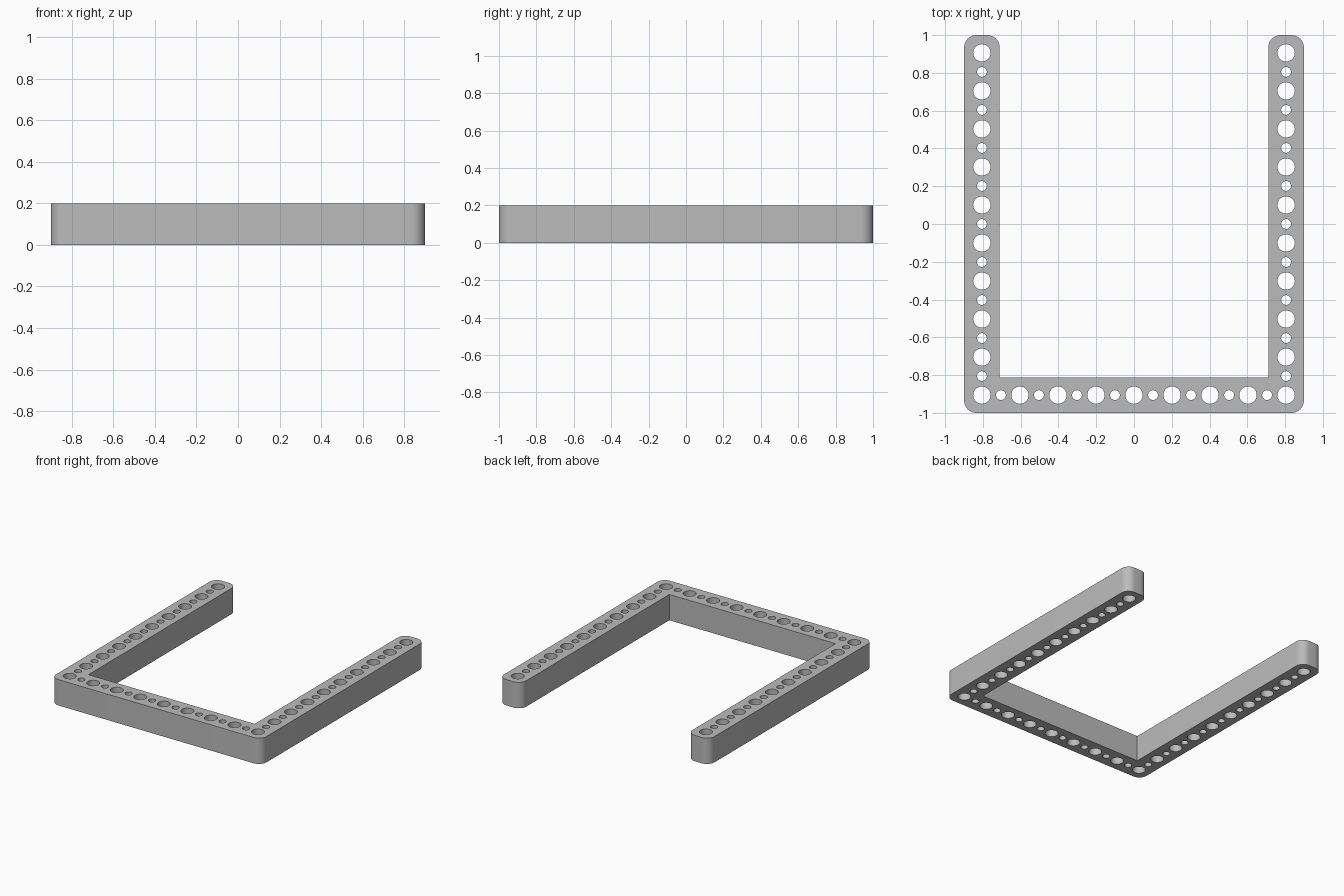
import bpy
import bmesh
from math import pi, cos, sin, radians
from mathutils import Vector

cube = bpy.data.objects.get("Cube")
if cube:
    bpy.data.objects.remove(cube, do_unlink=True)

# Main dimensions
PITCH = 0.2013            # spacing between large holes
WIDTH = 0.188             # bar width
HEIGHT = 0.2
CORNER = 0.065            # rounded corner radius
BIG, SMALL = 0.046, 0.026  # hole radii
HX, HY = 4 * PITCH, 4.5 * PITCH   # hole line offsets
OX, OY = HX + WIDTH / 2, HY + WIDTH / 2
IX, IY = HX - WIDTH / 2, -HY + WIDTH / 2


def arc(cx, cy, r, start, sweep, steps):
    return [Vector((cx + r * cos(start + sweep * i / steps),
                    cy + r * sin(start + sweep * i / steps), 0))
            for i in range(steps + 1)]


def rounded(x, y, sx, sy, start):
    """Quarter-round corner at (x, y); sx, sy point outward."""
    return arc(x - sx * CORNER, y - sy * CORNER, CORNER, start, pi / 2, 10)


def add_loop(curve, points):
    spline = curve.splines.new('POLY')
    spline.points.add(len(points) - 1)
    for point, co in zip(spline.points, points):
        point.co = (*co, 1)
    spline.use_cyclic_u = True


def add_hole(curve, x, y, r):
    add_loop(curve, arc(x, y, r, 0, 2 * pi, 32)[:-1])


# U-shaped outline, counter-clockwise, with sharp inside corners
profile = bpy.data.curves.new("frame_profile", 'CURVE')
profile.dimensions = '2D'
profile.fill_mode = 'BOTH'
profile.extrude = HEIGHT / 2
outline = rounded(-OX, -OY, -1, -1, pi) + rounded(OX, -OY, 1, -1, 1.5 * pi)
outline += rounded(OX, OY, 1, 1, 0) + rounded(IX, OY, -1, 1, pi / 2)
outline += [Vector((IX, IY, 0)), Vector((-IX, IY, 0))]
outline += rounded(-IX, OY, 1, 1, 0) + rounded(-OX, OY, -1, 1, pi / 2)
add_loop(profile, outline)

# Alternating large and small holes along both arms
for i in range(19):
    for side in (-1, 1):
        add_hole(profile, side * HX, -HY + i * PITCH / 2, SMALL if i % 2 else BIG)

# Holes along the crossbar, between the corner holes
for i in range(1, 16):
    add_hole(profile, -HX + i * PITCH / 2, -HY, SMALL if i % 2 else BIG)

# Turn the filled profile into a clean solid mesh
source = bpy.data.objects.new("frame_profile", profile)
bpy.context.collection.objects.link(source)
bpy.context.view_layer.update()
evaluated = source.evaluated_get(bpy.context.evaluated_depsgraph_get())
mesh = bpy.data.meshes.new_from_object(evaluated)
mesh.name = "perforated_frame"
bpy.data.objects.remove(source, do_unlink=True)
bpy.data.curves.remove(profile)

bm = bmesh.new()
bm.from_mesh(mesh)
bmesh.ops.remove_doubles(bm, verts=bm.verts, dist=0.0001)
bmesh.ops.translate(bm, verts=bm.verts, vec=(0, 0, HEIGHT / 2))
bmesh.ops.recalc_face_normals(bm, faces=bm.faces)
bm.to_mesh(mesh)
bm.free()

frame = bpy.data.objects.new("perforated_frame", mesh)
bpy.context.collection.objects.link(frame)

# Plain grey material
grey = bpy.data.materials.new("plain_grey")
grey.use_nodes = True
grey.diffuse_color = (0.5, 0.5, 0.5, 1)
for node in grey.node_tree.nodes:
    if node.type == 'BSDF_PRINCIPLED':
        node.inputs["Base Color"].default_value = (0.5, 0.5, 0.5, 1)
mesh.materials.clear()
mesh.materials.append(grey)

# Smooth hole walls and corners, crisp rims
bpy.ops.object.select_all(action='DESELECT')
frame.select_set(True)
bpy.context.view_layer.objects.active = frame
bpy.ops.object.shade_smooth_by_angle(angle=radians(30))
